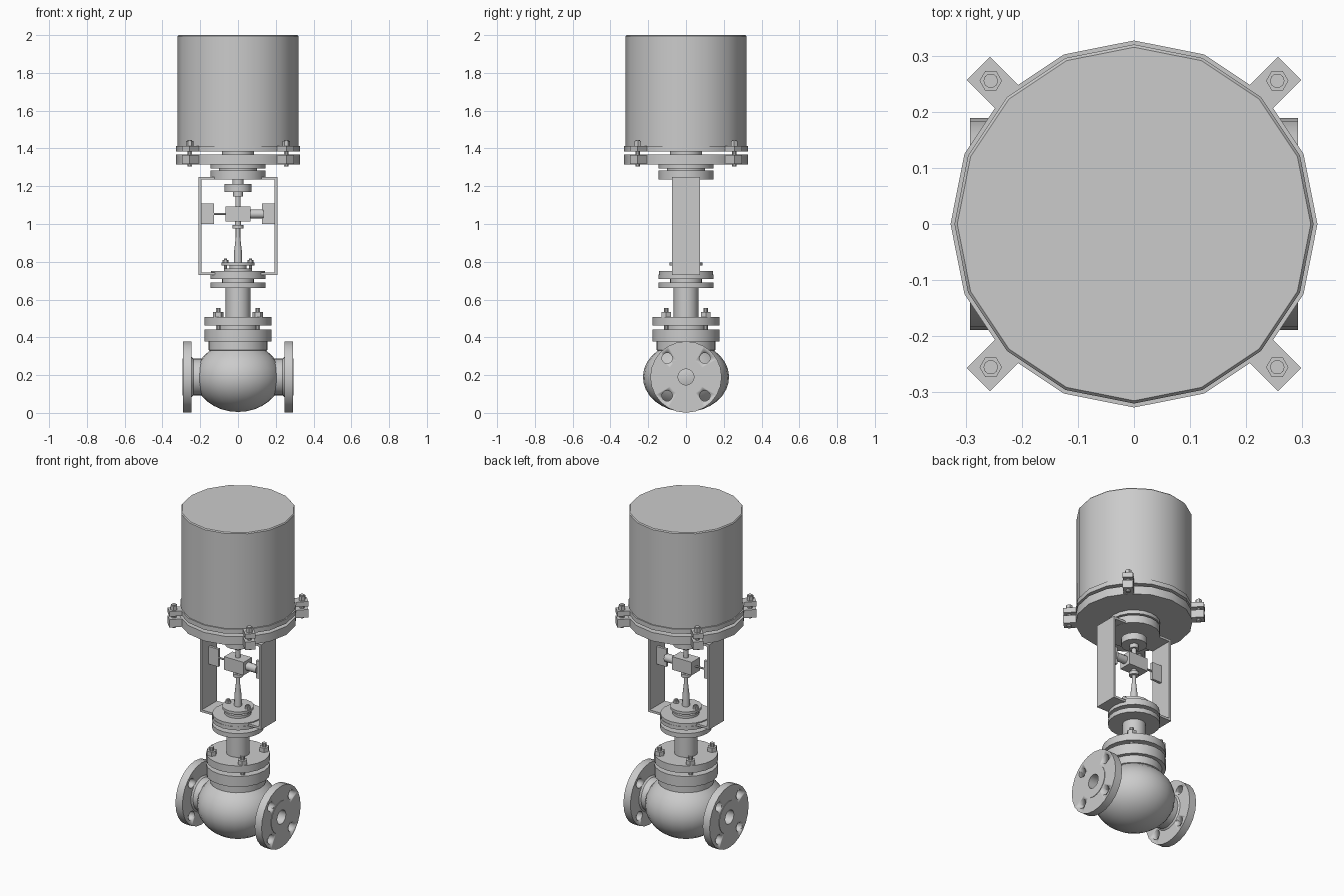
import bpy, bmesh, math
from mathutils import Matrix, Vector

if "Cube" in bpy.data.objects:
    bpy.data.objects.remove(bpy.data.objects["Cube"])


def finish(name, bm, smooth=True):
    bmesh.ops.remove_doubles(bm, verts=bm.verts, dist=1e-5)
    bmesh.ops.recalc_face_normals(bm, faces=bm.faces)
    me = bpy.data.meshes.new(name)
    bm.to_mesh(me)
    bm.free()
    ob = bpy.data.objects.new(name, me)
    bpy.context.collection.objects.link(ob)
    if smooth:
        bpy.ops.object.select_all(action='DESELECT')
        ob.select_set(True)
        bpy.context.view_layer.objects.active = ob
        bpy.ops.object.shade_smooth_by_angle(angle=math.radians(35))
    return ob


def lathe(name, profile, n=16, mat=Matrix()):
    """Revolve (radius, height) points around z, then place with mat."""
    bm = bmesh.new()
    rings = []
    for r, z in profile:
        rings.append([bm.verts.new(mat @ Vector((r * math.cos(2 * math.pi * i / n),
                                                 r * math.sin(2 * math.pi * i / n), z)))
                      for i in range(n)])
    for a, b in zip(rings, rings[1:]):
        for i in range(n):
            j = (i + 1) % n
            bm.faces.new((a[i], a[j], b[j], b[i]))
    bmesh.ops.remove_doubles(bm, verts=bm.verts, dist=1e-5)
    bmesh.ops.dissolve_degenerate(bm, edges=bm.edges, dist=1e-6)
    return finish(name, bm)


def stack(name, steps, n=16, mat=Matrix()):
    """Solid turned part from (radius, z0, z1) steps."""
    prof = [(0, steps[0][1])]
    for r, z0, z1 in steps:
        prof += [(r, z0), (r, z1)]
    return lathe(name, prof + [(0, steps[-1][2])], n, mat)


def box(name, lo, hi, mat=Matrix()):
    bm = bmesh.new()
    lo, hi = Vector(lo), Vector(hi)
    size = Matrix.Diagonal((*(hi - lo), 1))
    bmesh.ops.create_cube(bm, size=1, matrix=mat @ Matrix.Translation((lo + hi) / 2) @ size)
    return finish(name, bm, False)


def bolt(name, x, y, rod, z0, z1, nut_r, n0, n1):
    mat = Matrix.Translation((x, y, 0))
    stack(name + "_rod", [(rod, z0, z1)], 10, mat)
    stack(name + "_nut", [(nut_r, n0, n1)], 6, mat)


CZ = 0.19  # pipe centre height
DIAG = [math.radians(a) for a in (45, 135, 225, 315)]

# Globe body with neck
profile = []
for i in range(13):
    t = math.radians(-90 + 139 * i / 12)
    profile.append((0.228 * math.cos(t), CZ + 0.185 * math.sin(t)))
profile += [(0.155, 0.332), (0.155, 0.38), (0, 0.38)]
lathe("valve_body", profile, 24)

# Pipe flanges with bores and bolt holes
for side, ang in (("right", 0), ("left", math.pi)):
    mat = (Matrix.Translation((0, 0, CZ)) @ Matrix.Rotation(ang, 4, 'Z')
           @ Matrix.Rotation(math.pi / 2, 4, 'Y'))
    fl = lathe(side + "_pipe_flange",
               [(0, 0.17), (0.042, 0.17), (0.042, 0.295), (0.098, 0.295), (0.098, 0.292),
                (0.189, 0.292), (0.189, 0.245), (0.106, 0.245), (0.098, 0.236),
                (0.098, 0.15), (0, 0.15)], 24, mat)
    for a in DIAG:
        hole = mat @ Matrix.Translation((0.141 * math.cos(a), 0.141 * math.sin(a), 0))
        cut = stack("hole_cutter", [(0.028, 0.24, 0.31)], 14, hole)
        cut.hide_render = True
        mod = fl.modifiers.new("hole", 'BOOLEAN')
        mod.operation, mod.object, mod.solver = 'DIFFERENCE', cut, 'EXACT'
        bpy.context.view_layer.objects.active = fl
        bpy.ops.object.modifier_apply(modifier=mod.name)
        bpy.data.objects.remove(cut)

# Bonnet: two bolted flanges and neck
stack("body_flange", [(0.178, 0.378, 0.442)], 20)
stack("bonnet", [(0.11, 0.44, 0.463), (0.178, 0.463, 0.507), (0.065, 0.507, 0.662),
                 (0.145, 0.662, 0.69), (0.085, 0.69, 0.71), (0.145, 0.71, 0.732)], 20)
for i, a in enumerate(DIAG):
    bolt(f"bonnet_bolt_{i}", 0.148 * math.cos(a), 0.148 * math.sin(a),
         0.013, 0.43, 0.555, 0.028, 0.507, 0.533)

# Yoke: rectangular strap frame with mounting discs
for s, side in ((1, "right"), (-1, "left")):
    box(f"yoke_{side}_leg", (s * 0.201 - 0.007, -0.073, 0.73), (s * 0.201 + 0.007, 0.073, 1.25))
box("yoke_base", (-0.2, -0.073, 0.73), (0.2, 0.073, 0.744))
box("yoke_top", (-0.2, -0.073, 1.236), (0.2, 0.073, 1.25))
stack("yoke_lower_disc", [(0.143, 0.73, 0.75)], 20)
stack("yoke_upper_disc", [(0.145, 1.235, 1.283), (0.1, 1.283, 1.293), (0.145, 1.293, 1.318)], 20)

# Packing gland with two bolts
stack("gland", [(0.075, 0.745, 0.765), (0.045, 0.765, 0.78), (0.088, 0.78, 0.796)])
for s in (1, -1):
    bolt("gland_bolt", s * 0.066, 0, 0.009, 0.74, 0.818, 0.017, 0.796, 0.81)

# Stem, coupling block and collars
lathe("stem", [(0, 0.79), (0.022, 0.79), (0.02, 0.86), (0.012, 0.93), (0.012, 0.975),
               (0.028, 0.975), (0.028, 0.995), (0.016, 0.995), (0.016, 1.02), (0, 1.02)], 12)
box("coupling_block", (-0.066, -0.04, 1.012), (0.066, 0.04, 1.092))
stack("upper_stem", [(0.014, 1.09, 1.145), (0.026, 1.145, 1.17), (0.072, 1.17, 1.212),
                     (0.03, 1.212, 1.24)], 16)

# Position indicator arms and plates
side_x = Matrix.Translation((0, 0, 1.053)) @ Matrix.Rotation(math.pi / 2, 4, 'Y')
stack("right_arm", [(0.024, 0.06, 0.135)], 12, side_x)
stack("left_pointer", [(0.006, -0.13, -0.06)], 8, side_x)
box("right_plate", (0.128, -0.008, 1.0), (0.196, 0.008, 1.108))
box("left_plate", (-0.196, -0.008, 1.0), (-0.128, 0.008, 1.108))

# Actuator: base plate, spacer, housing
stack("actuator_base", [(0.327, 1.315, 1.367), (0.085, 1.367, 1.384)])
lathe("actuator_housing", [(0, 1.384), (0.327, 1.384), (0.327, 1.412), (0.32, 1.412),
                           (0.32, 1.994), (0.315, 2.0), (0, 2.0)])

# Clamping lugs with bolts on the diagonals
for i, a in enumerate(DIAG):
    rot = Matrix.Rotation(a, 4, 'Z')
    box(f"lower_lug_{i}", (0.29, -0.029, 1.317), (0.392, 0.029, 1.365), rot)
    box(f"upper_lug_{i}", (0.29, -0.029, 1.384), (0.392, 0.029, 1.414), rot)
    bolt(f"lug_bolt_{i}", 0.361 * math.cos(a), 0.361 * math.sin(a),
         0.013, 1.305, 1.445, 0.02, 1.414, 1.44)
